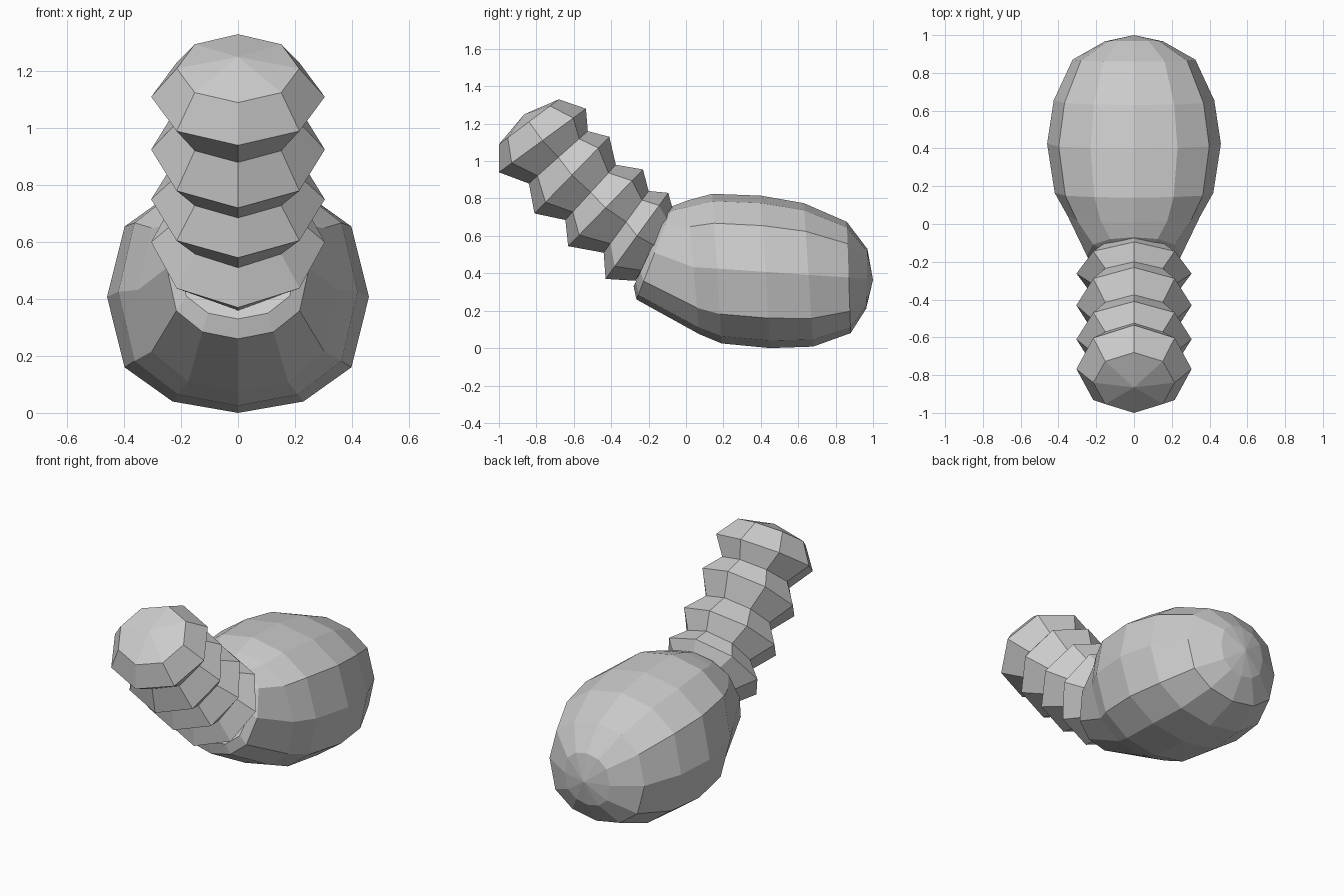
import bpy, bmesh
from math import sin, cos, pi, copysign
from mathutils import Vector

if "Cube" in bpy.data.objects:
    bpy.data.objects.remove(bpy.data.objects["Cube"])


def loft(name, rings, sides, start_pole, end_pole, power=1.0):
    """Skin rings given as (top_y, top_z, bottom_y, bottom_z, half_width)."""
    bm = bmesh.new()
    loops = []
    for ty, tz, by, bz, w in rings:
        mid = Vector((0, (ty + by) / 2, (tz + bz) / 2))
        up = Vector((0, (ty - by) / 2, (tz - bz) / 2))
        loop = []
        for i in range(sides):
            a = 2 * pi * i / sides
            c = copysign(abs(cos(a)) ** power, cos(a)) if abs(cos(a)) > 1e-6 else 0
            loop.append(bm.verts.new(mid + up * c + Vector((w * sin(a), 0, 0))))
        loops.append(loop)
    for a, b in zip(loops, loops[1:]):
        for i in range(sides):
            j = (i + 1) % sides
            bm.faces.new((a[i], a[j], b[j], b[i]))
    for loop, pole in ((loops[0], start_pole), (loops[-1], end_pole)):
        tip = bm.verts.new((0, *pole))
        for i in range(sides):
            bm.faces.new((loop[i], loop[(i + 1) % sides], tip))
    bmesh.ops.recalc_face_normals(bm, faces=bm.faces)
    mesh = bpy.data.meshes.new(name)
    bm.to_mesh(mesh)
    bm.free()
    ob = bpy.data.objects.new(name, mesh)
    bpy.context.collection.objects.link(ob)
    return ob


# Rounded twelve-sided body, from the neck joint to the rear
loft("body", [
    (-0.09, 0.74, -0.28, 0.33, 0.21),
    (-0.07, 0.76, -0.265, 0.26, 0.25),
    (0.01, 0.79, 0.07, 0.075, 0.35),
    (0.14, 0.825, 0.19, 0.025, 0.42),
    (0.40, 0.815, 0.45, 0.0, 0.46),
    (0.63, 0.775, 0.68, 0.008, 0.425),
    (0.86, 0.675, 0.88, 0.08, 0.325),
    (0.97, 0.53, 0.963, 0.21, 0.155),
], 12, (-0.17, 0.54), (1.0, 0.365), 0.72)

# Ribbed eight-sided neck: narrow and wide rings alternate
loft("ribbed_neck", [
    (-0.07, 0.74, -0.27, 0.36, 0.215),
    (-0.095, 0.83, -0.43, 0.37, 0.305),
    (-0.20, 0.84, -0.44, 0.51, 0.215),
    (-0.23, 0.955, -0.63, 0.545, 0.305),
    (-0.375, 0.98, -0.645, 0.685, 0.215),
    (-0.41, 1.13, -0.81, 0.72, 0.305),
    (-0.525, 1.16, -0.84, 0.88, 0.215),
    (-0.535, 1.28, -1.0, 0.94, 0.305),
    (-0.68, 1.33, -1.0, 1.09, 0.215),
], 8, (-0.15, 0.55), (-0.865, 1.25))
